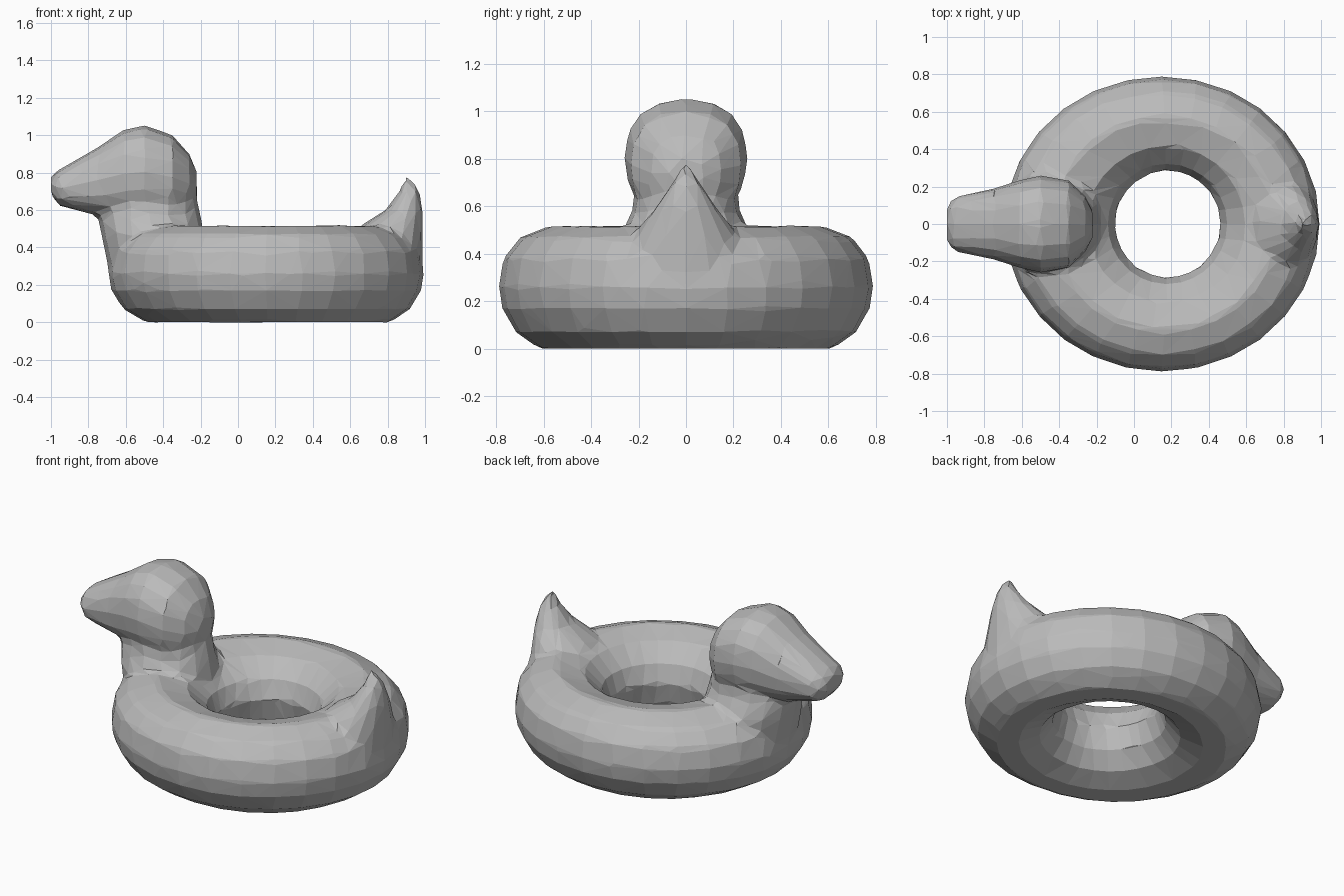
import bpy, bmesh
from math import sin, cos, pi

cube = bpy.data.objects.get("Cube")
if cube:
    bpy.data.objects.remove(cube)

mat = bpy.data.materials.new("plain_grey")
mat.use_nodes = True
grey = (0.5, 0.5, 0.5, 1)
mat.diffuse_color = grey
mat.node_tree.nodes["Principled BSDF"].inputs["Base Color"].default_value = grey

bm = bmesh.new()


def skin(rings, closed=False):
    """Join rings of points into a tube, capped unless closed into a loop."""
    rings = [[bm.verts.new(p) for p in ring] for ring in rings]
    n = len(rings[0])
    faces = []
    for k in range(len(rings) if closed else len(rings) - 1):
        a, b = rings[k], rings[(k + 1) % len(rings)]
        for i in range(n):
            j = (i + 1) % n
            faces.append(bm.faces.new((a[i], a[j], b[j], b[i])))
    if not closed:
        faces += [bm.faces.new(rings[0]), bm.faces.new(rings[-1])]
    bmesh.ops.recalc_face_normals(bm, faces=faces)


ANGLES = [2 * pi * i / 16 for i in range(16)]


def squash(v, power=0.85):
    return (abs(v) ** power) * (1 if v > 0 else -1)


def stack(levels):
    """Loft upwards from (z, x min, x max, half width)."""
    skin([[((x0 + x1) / 2 + (x1 - x0) / 2 * cos(a), w * sin(a), z)
           for a in ANGLES] for z, x0, x1, w in levels])


def row(stations):
    """Loft along x from (x, z min, z max, half width)."""
    skin([[(x, w * squash(cos(a)), (z0 + z1) / 2 + (z1 - z0) / 2 * squash(sin(a)))
           for a in ANGLES] for x, z0, z1, w in stations])


# Swim ring: profile as (share of the way from hole to rim, height)
profile = [(1, .26), (.96, .38), (.82, .47), (.56, .52), (.26, .48), (.07, .38),
           (0, .27), (.06, .14), (.2, .05), (.42, 0), (.66, 0), (.86, .07), (.97, .17)]
ring = []
for i in range(28):
    c, s = cos(2 * pi * i / 28), sin(2 * pi * i / 28)
    ring.append([((.18 + .28 * c) * (1 - t) + (.15 + .845 * c) * t,
                  (.285 * (1 - t) + .79 * t) * s, z) for t, z in profile])
skin(ring, closed=True)

# Chest and neck
stack([(.2, -.64, -.2, .2), (.32, -.7, -.17, .27), (.47, -.73, -.18, .28),
       (.57, -.75, -.2, .23), (.7, -.7, -.23, .21)])

# Head tapering into the beak
row([(-1, .68, .78, .1), (-.95, .62, .82, .15), (-.75, .57, .935, .19),
     (-.61, .56, 1.03, .235), (-.5, .55, 1.055, .26), (-.35, .55, 1.0, .235),
     (-.26, .6, .9, .15), (-.22, .68, .8, .07)])

# Pointed tail
stack([(.25, .6, .985, .26), (.42, .6, .99, .25), (.52, .66, .99, .19), (.6, .79, .987, .125),
       (.7, .865, .97, .06), (.78, .89, .915, .012)])

mesh = bpy.data.meshes.new("duck_float")
bm.to_mesh(mesh)
bm.free()
mesh.materials.append(mat)
duck = bpy.data.objects.new("duck_float", mesh)
bpy.context.collection.objects.link(duck)

# Fuse the parts into one skin, then reduce it to large irregular facets
fuse = duck.modifiers.new("fuse", "REMESH")
fuse.mode = "VOXEL"
fuse.voxel_size = 0.025
blend = duck.modifiers.new("blend", "SMOOTH")
blend.iterations = 2
facet = duck.modifiers.new("facet", "DECIMATE")
facet.ratio = 0.045
